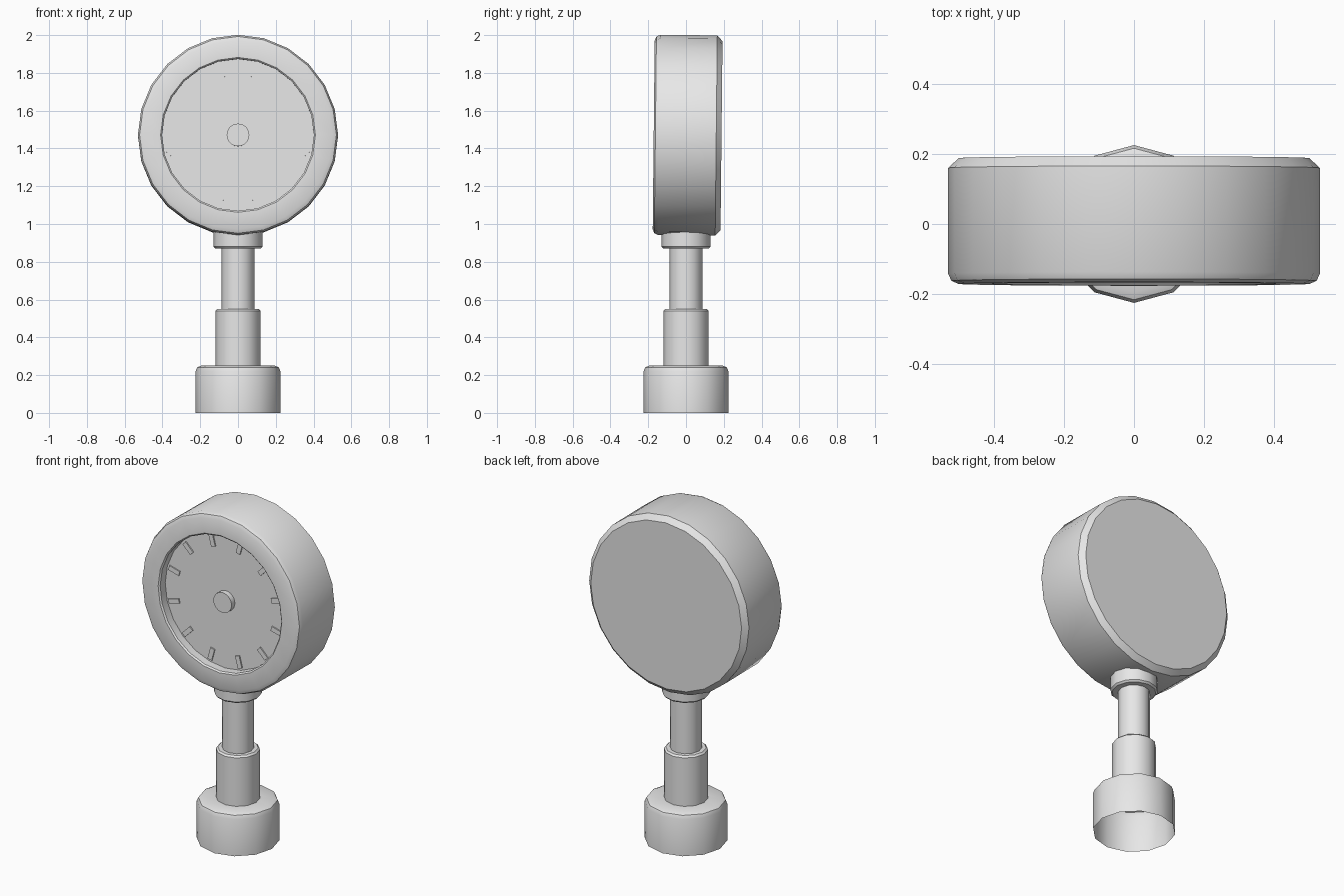
import bpy, bmesh, math
from mathutils import Matrix

cube = bpy.data.objects.get("Cube")
if cube:
    bpy.data.objects.remove(cube, do_unlink=True)

grey = bpy.data.materials.new("light_grey")
grey.use_nodes = True
colour = (0.8, 0.8, 0.8, 1)
grey.diffuse_color = colour
grey.node_tree.nodes["Principled BSDF"].inputs["Base Color"].default_value = colour

HEAD_Z = 1.47
# Stands the head's axis along y, facing the front with a very slight tilt
HEAD = (Matrix.Translation((0, 0, HEAD_Z))
        @ Matrix.Rotation(math.radians(90 - 0.6), 4, 'X'))


def finish(name, bm, matrix, limit=40):
    """Smooth shading with sharp edges kept, then link the object."""
    bmesh.ops.recalc_face_normals(bm, faces=bm.faces)
    for f in bm.faces:
        f.smooth = True
    for e in bm.edges:
        if len(e.link_faces) == 2:
            e.smooth = e.calc_face_angle() < math.radians(limit)
    mesh = bpy.data.meshes.new(name)
    bm.to_mesh(mesh)
    bm.free()
    mesh.materials.append(grey)
    ob = bpy.data.objects.new(name, mesh)
    ob.matrix_world = matrix
    bpy.context.collection.objects.link(ob)
    return ob


def lathe(name, profile, sides, matrix=Matrix(), cap_start=False, cap_end=False):
    """Turn (radius, height) points around z."""
    bm = bmesh.new()
    rings = []
    for r, h in profile:
        angles = [math.tau * i / sides for i in range(sides)]
        rings.append([bm.verts.new((r * math.cos(a), r * math.sin(a), h)) for a in angles])
    for a, b in zip(rings, rings[1:]):
        for i in range(sides):
            j = (i + 1) % sides
            bm.faces.new((a[i], a[j], b[j], b[i]))
    if cap_start:
        bm.faces.new(rings[0])
    if cap_end:
        bm.faces.new(rings[-1])
    return finish(name, bm, matrix)


# Base with a rounded shoulder and an open underside
lathe("base", [(0.225, 0), (0.225, 0.22), (0.216, 0.241), (0.195, 0.25), (0.1, 0.25)], 12)

# Stepped stem and the collar under the head
lathe("stem_sleeve", [(0.12, 0.24), (0.12, 0.54), (0.11, 0.55), (0.07, 0.55)], 12)
lathe("stem", [(0.087, 0.54), (0.087, 0.95)], 12)
lathe("collar", [(0.08, 0.87), (0.12, 0.87), (0.13, 0.88), (0.13, 0.97)], 12)

# Head: chamfered back, rounded front rim, recessed dial (height runs to the front)
DIAL = 0.115
lathe("head_case", [(0.5, -0.188), (0.53, -0.16), (0.53, 0.142), (0.521, 0.162),
                    (0.5, 0.171), (0.41, 0.171), (0.402, 0.163), (0.402, DIAL)],
      24, HEAD, cap_start=True)
lathe("dial", [(0.402, DIAL)], 24, HEAD, cap_end=True)
lathe("dial_hub", [(0.06, DIAL), (0.06, DIAL + 0.032)], 24, HEAD, cap_end=True)

# Twelve hour ticks, offset by half a step
bm = bmesh.new()
for i in range(12):
    m = (Matrix.Rotation(math.radians(15 + 30 * i), 4, 'Z')
         @ Matrix.Translation((0.352, 0, DIAL + 0.003))
         @ Matrix.Diagonal((0.072, 0.028, 0.009, 1)))
    bmesh.ops.create_cube(bm, size=1, matrix=m)
finish("dial_ticks", bm, HEAD)
